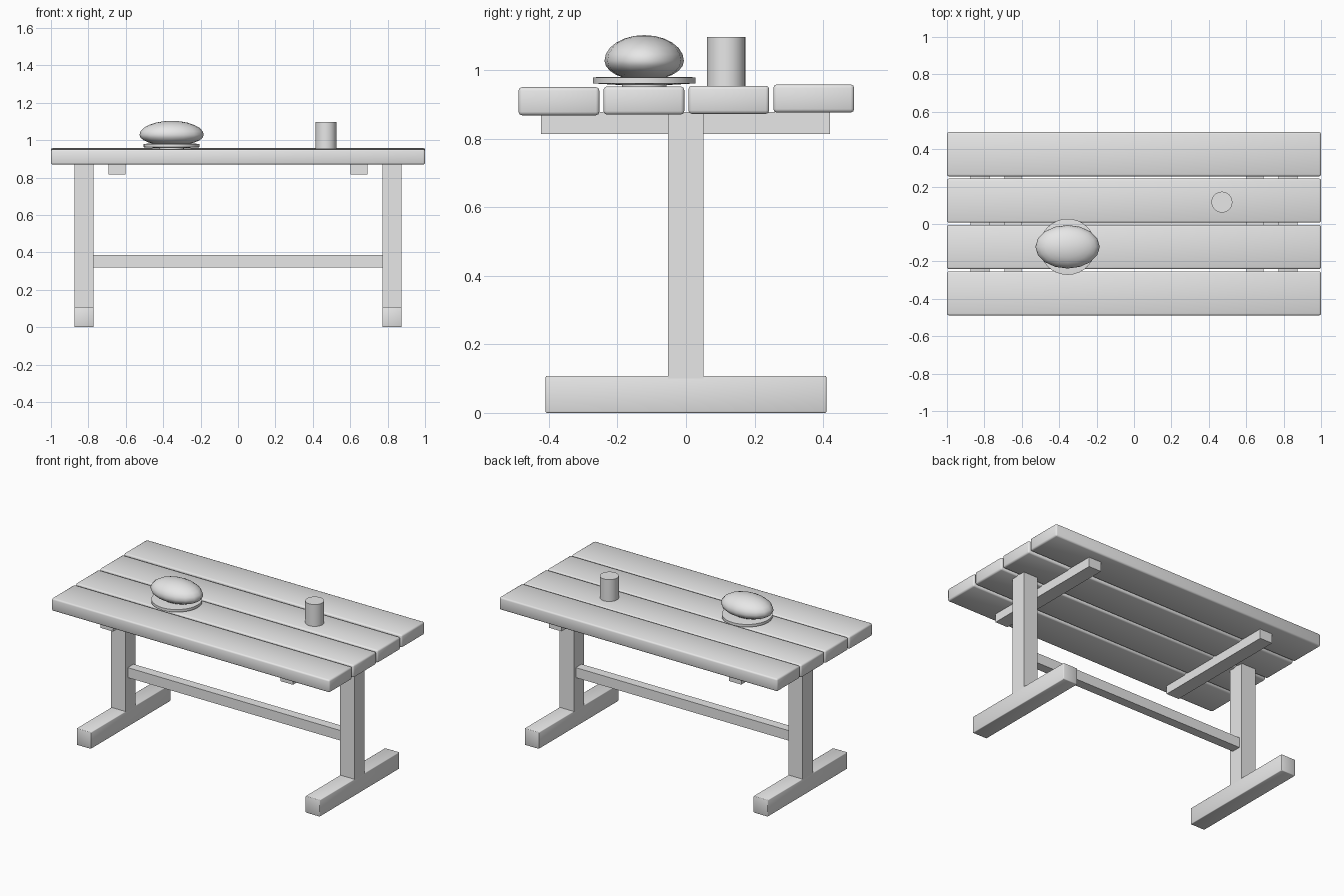
import bpy
import bmesh
import math

old = bpy.data.objects.get("Cube")
if old:
    bpy.data.objects.remove(old, do_unlink=True)

grey = bpy.data.materials.new("light_grey")
grey.use_nodes = True
colour = (0.8, 0.8, 0.8, 1.0)
grey.diffuse_color = colour
grey.node_tree.nodes["Principled BSDF"].inputs["Base Color"].default_value = colour


def finish(name, bm, smooth=None):
    bmesh.ops.recalc_face_normals(bm, faces=bm.faces)
    mesh = bpy.data.meshes.new(name)
    bm.to_mesh(mesh)
    bm.free()
    mesh.materials.append(grey)
    obj = bpy.data.objects.new(name, mesh)
    bpy.context.collection.objects.link(obj)
    if smooth:
        bpy.ops.object.select_all(action="DESELECT")
        obj.select_set(True)
        bpy.context.view_layer.objects.active = obj
        bpy.ops.object.shade_smooth_by_angle(angle=math.radians(smooth))
    return obj


def box(name, x, y, z, bevel=0.0):
    """Box spanning the (low, high) pairs, with optional rounded edges."""
    bm = bmesh.new()
    bmesh.ops.create_cube(bm, size=1)
    for v in bm.verts:
        v.co = [lo + (c + 0.5) * (hi - lo) for c, (lo, hi) in zip(v.co, (x, y, z))]
    if bevel:
        bmesh.ops.bevel(bm, geom=bm.edges[:], offset=bevel, segments=2,
                        profile=0.5, affect="EDGES")
    return finish(name, bm, 50 if bevel else None)


def lathe(name, centre, profile, sides=32):
    """Solid of revolution from (radius, height) points."""
    bm = bmesh.new()
    rings = []
    for r, z in profile:
        rings.append([bm.verts.new((centre[0] + r * math.cos(math.tau * i / sides),
                                    centre[1] + r * math.sin(math.tau * i / sides), z))
                      for i in range(sides)])
    for a, b in zip(rings, rings[1:]):
        for i in range(sides):
            j = (i + 1) % sides
            bm.faces.new((a[i], a[j], b[j], b[i]))
    bm.faces.new(rings[0])
    bm.faces.new(rings[-1])
    return finish(name, bm, 35)


# Tabletop planks, each sitting at a very slightly different height
for i, low in enumerate((0.869, 0.871, 0.873, 0.877)):
    y = -0.371 + 0.248 * i
    box(f"plank_{i + 1}", (-1, 1), (y - 0.118, y + 0.118), (low, low + 0.082), 0.01)

# Mirrored trestle ends and battens
for side, s in (("left", 1), ("right", -1)):
    span = sorted((0.772 * s, 0.875 * s))
    box(f"{side}_leg", span, (-0.053, 0.051), (0.1, 0.878))
    box(f"{side}_foot", span, (-0.41, 0.41), (0, 0.108), 0.004)
    box(f"{side}_batten", sorted((0.602 * s, 0.692 * s)), (-0.423, 0.42), (0.815, 0.878))

# Stretcher between the legs
box("stretcher", (-0.775, 0.775), (-0.03, 0.03), (0.32, 0.385))

# Plate with a narrow base
lathe("plate", (-0.355, -0.122),
      ((0.065, 0.952), (0.065, 0.957), (0.15, 0.962), (0.15, 0.979), (0.13, 0.981)))

# Bread loaf, flattened underneath
bm = bmesh.new()
bmesh.ops.create_uvsphere(bm, u_segments=16, v_segments=12, radius=1)
for v in bm.verts:
    height = 0.075 if v.co.z > 0 else 0.058
    v.co = (-0.355 + 0.172 * v.co.x, -0.122 + 0.116 * v.co.y, 1.028 + height * v.co.z)
finish("bread_loaf", bm, 40)

# Cup
lathe("cup", (0.47, 0.117), ((0.056, 0.952), (0.056, 1.097)))
